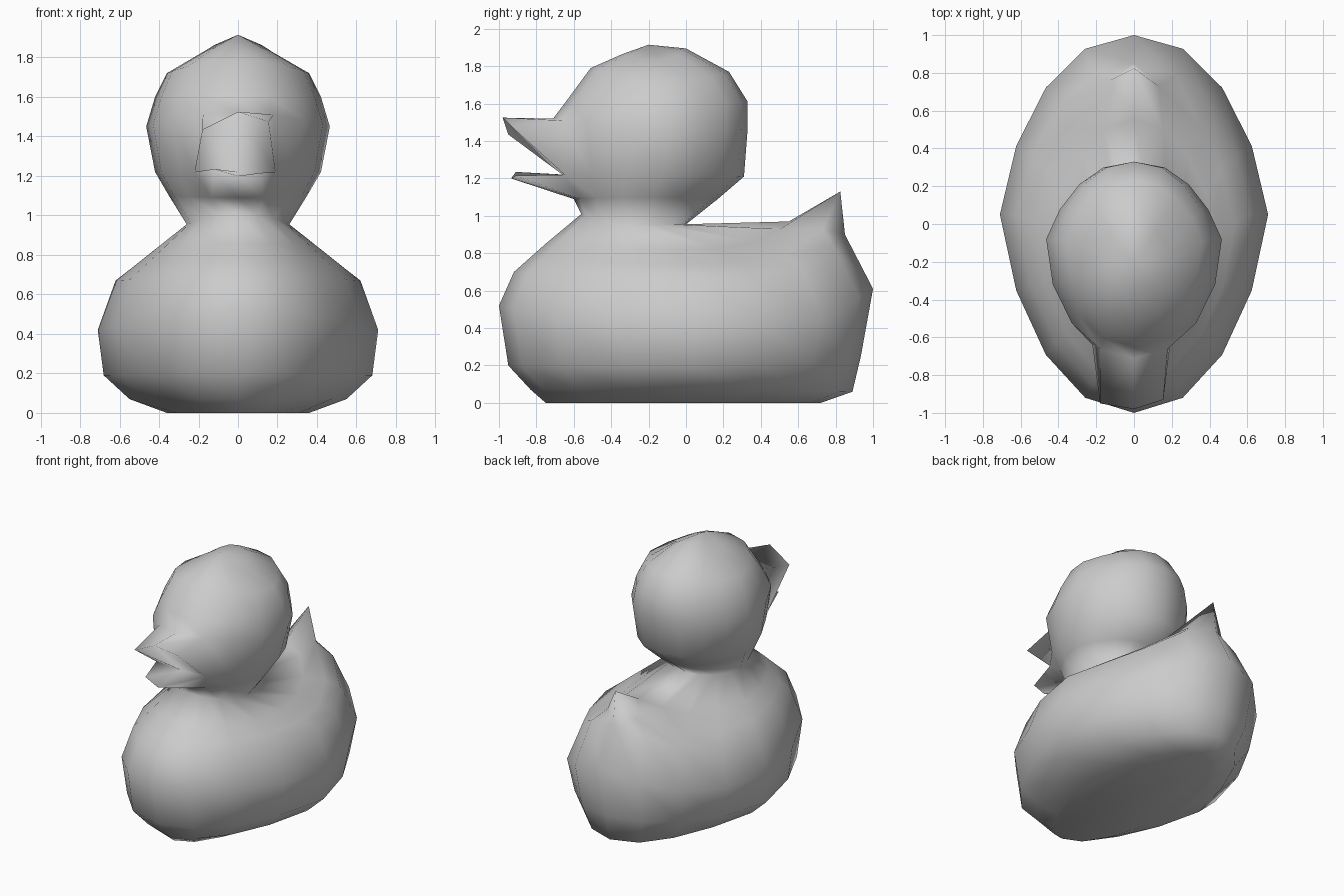
import bpy, bmesh, math

if "Cube" in bpy.data.objects:
    bpy.data.objects.remove(bpy.data.objects["Cube"])

SEG = 16
grey = bpy.data.materials.new("light_grey")
grey.diffuse_color = (0.6, 0.6, 0.6, 1)
grey.use_nodes = True
grey.node_tree.nodes["Principled BSDF"].inputs["Base Color"].default_value = grey.diffuse_color
bm = bmesh.new()


def ring(half_w, y_mid, front, side_z, back, rear_pinch, front_pinch=0.0, ridge=2):
    """Egg-shaped ring; front and back are (y, z), pinches flatten the diagonals."""
    out = []
    for i in range(SEG):
        t = 2 * math.pi * i / SEG
        s, c = math.sin(t), math.cos(t)
        rear = c > 0
        y_end, z_end = back if rear else front
        pinch = rear_pinch if rear else front_pinch
        x = half_w * s * (1 - pinch * 2 * abs(c * s))
        z = side_z + (z_end - side_z) * abs(c) ** (ridge if rear else 2)
        out.append(bm.verts.new((x, y_mid + (y_end - y_mid) * abs(c), z)))
    return out


# Body and head: one continuous loft from the base to the crown
rings = [
    # half width, widest y, front (y, z), side z, back (y, z), pinches, ridge
    (0.36, 0.00, (-0.75, 0.00), 0.00, (0.72, 0.00), 0.12, 0.10),
    (0.55, 0.02, (-0.83, 0.07), 0.07, (0.89, 0.06), 0.12, 0.10),
    (0.68, 0.03, (-0.95, 0.20), 0.19, (0.935, 0.25), 0.08, 0.08),
    (0.71, 0.05, (-1.00, 0.52), 0.42, (1.00, 0.61), 0.07, 0.07, 4),
    (0.62, 0.05, (-0.92, 0.70), 0.67, (0.85, 0.90), 0.08, 0.06, 4),
    (0.53, 0.00, (-0.83, 0.78), 0.74, (0.74, 0.94), 0.08, 0.05, 4),
    (0.43, -0.08, (-0.74, 0.86), 0.82, (0.55, 0.97), 0.08, 0.04, 4),
    (0.26, -0.26, (-0.56, 1.01), 0.955, (0.00, 0.955), 0.0),
    (0.35, -0.18, (-0.60, 1.09), 1.10, (0.17, 1.09), 0.08),
    (0.42, -0.12, (-0.66, 1.22), 1.22, (0.31, 1.21), 0.10),
    (0.465, -0.08, (-0.71, 1.52), 1.45, (0.33, 1.47), 0.12),
    (0.42, -0.08, (-0.65, 1.60), 1.60, (0.33, 1.61), 0.12),
    (0.36, -0.10, (-0.51, 1.79), 1.72, (0.23, 1.77), 0.10),
    (0.17, -0.14, (-0.34, 1.865), 1.83, (0.00, 1.895), 0.0),
]
loops = [ring(*r) for r in rings]
CHIN, MOUTH, BROW = 8, 9, 10
FRONT = SEG // 2

# Tail tip and its narrow base
loops[5][0].co = (0, 0.825, 1.13)
loops[5][1].co = (0.13, 0.73, 0.93)
loops[5][-1].co = (-0.13, 0.76, 0.93)

# Mouth corners and narrow chin
loops[MOUTH][FRONT - 1].co = (0.19, -0.65, 1.22)
loops[MOUTH][FRONT + 1].co = (-0.22, -0.64, 1.22)

for k in range(len(loops) - 1):
    a, b = loops[k], loops[k + 1]
    for i in range(SEG):
        if k in (CHIN, MOUTH) and i in (FRONT - 1, FRONT):
            continue                        # opening filled by the bill
        j = (i + 1) % SEG
        bm.faces.new((a[i], a[j], b[j], b[i]))
bm.faces.new(loops[0])
crown = bm.verts.new((0, -0.2, 1.915))
for i in range(SEG):
    bm.faces.new((loops[-1][i], loops[-1][(i + 1) % SEG], crown))


def bill(base, tips):
    """Wedge from a base row and the mouth row out to a thin lip."""
    b = loops[base][FRONT - 1:FRONT + 2]
    m = loops[MOUTH][FRONT - 1:FRONT + 2]
    t = [bm.verts.new(p) for p in tips]
    for i in (0, 1):
        bm.faces.new((b[i], b[i + 1], t[i + 1], t[i]))
        bm.faces.new((m[i], m[i + 1], t[i + 1], t[i]))
    for i in (0, 2):
        bm.faces.new((b[i], t[i], m[i]))


# Open bill: upper and lower halves, right to left
bill(BROW, [(0.155, -0.93, 1.475), (0, -0.98, 1.525), (-0.18, -0.95, 1.435)])
bill(CHIN, [(0.11, -0.91, 1.215), (0, -0.935, 1.20), (-0.12, -0.91, 1.235)])

bmesh.ops.recalc_face_normals(bm, faces=bm.faces)
mesh = bpy.data.meshes.new("bath_duck")
bm.to_mesh(mesh)
bm.free()
mesh.materials.append(grey)
for p in mesh.polygons:
    p.use_smooth = True
duck = bpy.data.objects.new("bath_duck", mesh)
bpy.context.collection.objects.link(duck)
